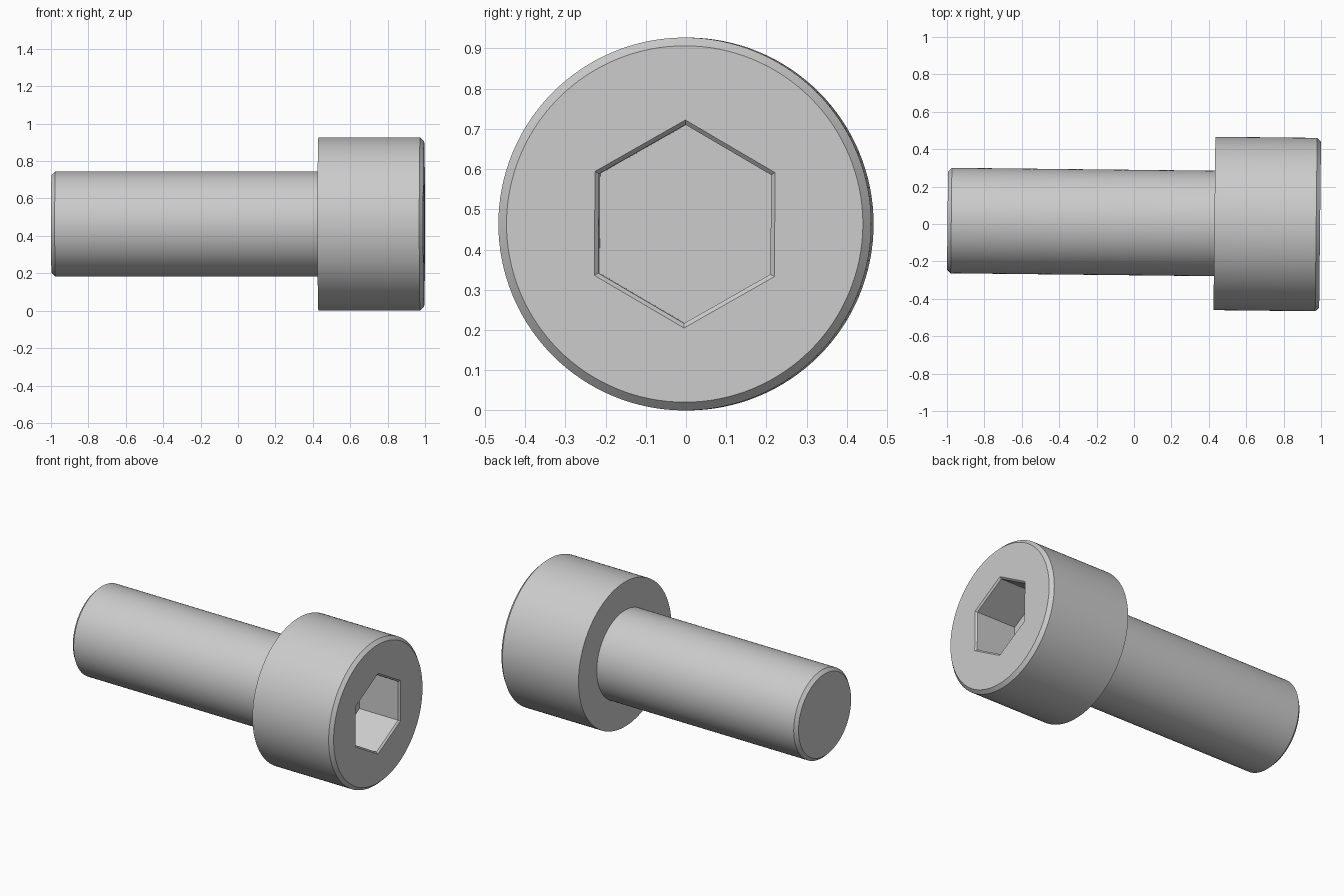
import bpy, bmesh
from math import sin, cos, pi, radians
from mathutils import Matrix

if "Cube" in bpy.data.objects:
    bpy.data.objects.remove(bpy.data.objects["Cube"])


def loft(name, profile, sides, start=0.0):
    """Stack rings of (x, radius) along the x axis and cap both ends."""
    bm = bmesh.new()
    rings = []
    for x, r in profile:
        angles = [start + 2 * pi * i / sides for i in range(sides)]
        rings.append([bm.verts.new((x, r * sin(a), r * cos(a))) for a in angles])
    for a, b in zip(rings, rings[1:]):
        for i in range(sides):
            j = (i + 1) % sides
            bm.faces.new((a[i], a[j], b[j], b[i]))
    bm.faces.new(rings[0])
    bm.faces.new(rings[-1])
    bmesh.ops.recalc_face_normals(bm, faces=bm.faces)
    mesh = bpy.data.meshes.new(name)
    bm.to_mesh(mesh)
    bm.free()
    obj = bpy.data.objects.new(name, mesh)
    bpy.context.collection.objects.link(obj)
    return obj


# Shank and head as one turned body, with chamfered tip and head rim
screw = loft("socket_head_screw", [
    (-0.997, 0.262), (-0.977, 0.282), (0.43, 0.282),
    (0.43, 0.4635), (0.974, 0.4635), (0.995, 0.443)], 128)

# Hexagonal drive socket with a small chamfer at its mouth
socket = loft("socket_cutter", [
    (0.71, 0.247), (0.985, 0.247), (0.995, 0.2585), (1.005, 0.270)], 6, 0.007)
socket.hide_render = True

cut = screw.modifiers.new("socket", "BOOLEAN")
cut.operation = "DIFFERENCE"
cut.solver = "EXACT"
cut.object = socket

bpy.ops.object.select_all(action="DESELECT")
bpy.context.view_layer.objects.active = screw
screw.select_set(True)
bpy.ops.object.modifier_apply(modifier=cut.name)
bpy.data.objects.remove(socket)

# The screw lies on its head rim, turned very slightly about z
screw.data.transform(Matrix.Translation((0, 0.0077, 0.4635)) @ Matrix.Rotation(-0.011, 4, "Z"))
bpy.ops.object.shade_smooth_by_angle(angle=radians(25))
